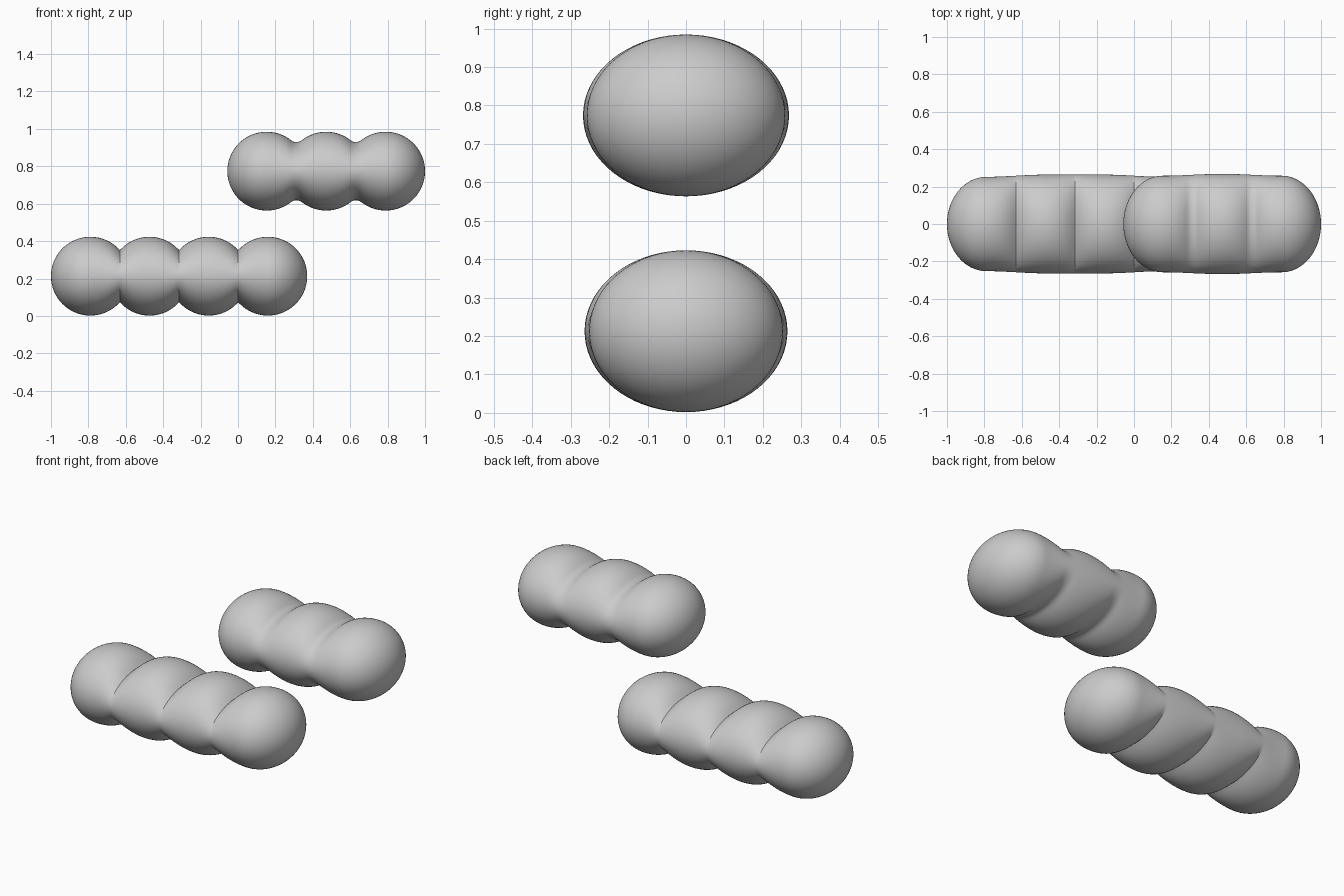
import bpy, bmesh
from math import sin, cos, pi, sqrt

if "Cube" in bpy.data.objects:
    bpy.data.objects.remove(bpy.data.objects["Cube"])

R = 0.2105      # puff radius in the front view
RING = 72       # points around the cross-section


def smooth_max(a, b, k):
    h = max(k - abs(a - b), 0) / k
    return max(a, b) + h * h * k / 4


def make_cloud(name, x_first, x_last, puffs, z, w_end, w_mid, blend):
    step = (x_last - x_first) / (puffs - 1)
    centres = [x_first + i * step for i in range(puffs)]
    circle = lambda x, c: sqrt(max(R * R - (x - c) ** 2, 0))
    rings = []  # (x, half depth, half height)

    # rounded left cap
    for i in range(1, 24):
        a = pi / 2 * i / 24
        rings.append((x_first - R * cos(a), w_end * sin(a), R * sin(a)))
    # row of puffs, with grooves that fade out towards the sides
    n = 32
    for i in range((puffs - 1) * n + 1):
        x = x_first + step * i / n
        near = sorted(centres, key=lambda c: abs(x - c))
        h = smooth_max(circle(x, near[0]), circle(x, near[1]), blend)
        u = min(1, min(x - x_first, x_last - x) / step)
        rings.append((x, w_end + (w_mid - w_end) * u * u * (3 - 2 * u), h))
    # rounded right cap
    for i in range(23, 0, -1):
        a = pi / 2 * i / 24
        rings.append((x_last + R * cos(a), w_end * sin(a), R * sin(a)))

    # loft the elliptical rings and close the tips
    bm = bmesh.new()
    loops = [[bm.verts.new((x, w * cos(2 * pi * j / RING), z + h * sin(2 * pi * j / RING)))
              for j in range(RING)] for x, w, h in rings]
    tips = [bm.verts.new((x_first - R, 0, z)), bm.verts.new((x_last + R, 0, z))]
    for j in range(RING):
        k = (j + 1) % RING
        for a, b in zip(loops, loops[1:]):
            bm.faces.new((a[j], a[k], b[k], b[j]))
        bm.faces.new((tips[0], loops[0][k], loops[0][j]))
        bm.faces.new((tips[1], loops[-1][j], loops[-1][k]))
    bmesh.ops.recalc_face_normals(bm, faces=bm.faces)
    mesh = bpy.data.meshes.new(name)
    bm.to_mesh(mesh)
    bm.free()

    obj = bpy.data.objects.new(name, mesh)
    bpy.context.collection.objects.link(obj)
    bpy.ops.object.select_all(action='DESELECT')
    obj.select_set(True)
    bpy.context.view_layer.objects.active = obj
    bpy.ops.object.shade_smooth_by_angle(angle=pi / 6)


# lower cloud has four puffs and crisp grooves, upper has three and soft grooves
make_cloud("lower_cloud", -1 + R, 0.37 - R, 4, 0.2125, 0.252, 0.264, 0.006)
make_cloud("upper_cloud", -0.057 + R, 1 - R, 3, 0.774, 0.258, 0.268, 0.07)
